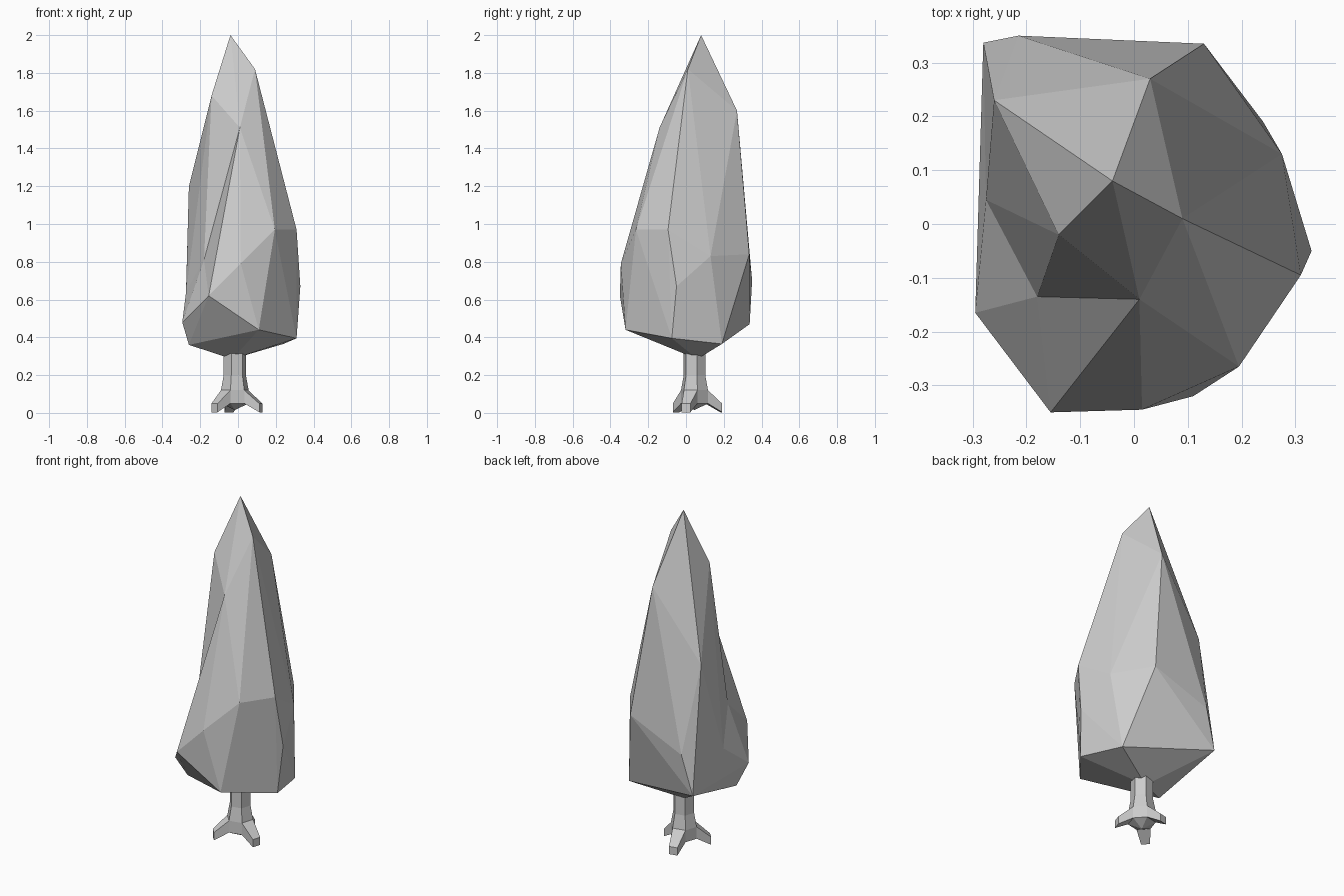
import bpy
import bmesh
from math import cos, sin, radians
from mathutils import Vector

default_cube = bpy.data.objects.get("Cube")
if default_cube:
    bpy.data.objects.remove(default_cube, do_unlink=True)

# One plain grey for the whole tree
grey = bpy.data.materials.new("plain grey")
grey.use_nodes = True
colour = (0.6, 0.6, 0.6, 1)
grey.diffuse_color = colour
grey.node_tree.nodes["Principled BSDF"].inputs["Base Color"].default_value = colour


def finish(bm, name):
    """Turn a bmesh into a flat shaded object."""
    bmesh.ops.recalc_face_normals(bm, faces=bm.faces)
    mesh = bpy.data.meshes.new(name)
    bm.to_mesh(mesh)
    bm.free()
    mesh.materials.append(grey)
    obj = bpy.data.objects.new(name, mesh)
    bpy.context.collection.objects.link(obj)
    return obj


def dent(bm, point, rim):
    """Replace the faces that lie wholly on the rim by a fan to an inner point."""
    old = [f for f in bm.faces if all(v in rim for v in f.verts)]
    inside = set(old)
    border = []
    for face in old:
        for loop in face.loops:
            if any(f not in inside for f in loop.edge.link_faces):
                border.append((loop.vert, loop.link_loop_next.vert))
    bmesh.ops.delete(bm, geom=old, context="FACES")
    centre = bm.verts.new(point)
    for a, b in border:
        bm.faces.new((a, b, centre))
    return centre


# Foliage: a faceted hull through its corners, from the tip down to the hem
corners = {
    "tip": (-.04, .08, 2),
    "neck_left": (.09, .01, 1.82),
    "neck_right": (-.14, -.02, 1.68),
    "neck_back": (.03, .27, 1.6),
    "neck_front": (.01, -.14, 1.51),
    "waist_right": (-.26, .23, 1.2),
    "waist_left": (.31, -.095, .97),
    "waist_front": (.195, -.265, .97),
    "belly_back": (.13, .335, .84),
    "belly_back_left": (.275, .13, .83),
    "belly_right": (-.33, .2, .83),
    "belly_front": (.015, -.345, .79),
    "belly_back_right": (-.215, .35, .7),
    "belly_left": (.33, -.05, .67),
    "belly_front_right": (-.155, -.35, .62),
    "hem_front_right": (-.295, -.165, .48),
    "hem_back_right": (-.28, .337, .47),
    "hem_front": (.11, -.32, .44),
    "hem_left": (.31, -.075, .395),
    "hem_back_left": (.24, .19, .365),
    "hem_right": (-.26, -.1, .36),
    "base": (-.03, .06, .285),
}
bm = bmesh.new()
vert = {name: bm.verts.new(co) for name, co in corners.items()}
bmesh.ops.convex_hull(bm, input=list(bm.verts), use_existing_faces=False)

# Hollows on the front right side
rim = [vert[n] for n in ("neck_right", "neck_front", "belly_front_right",
                         "hem_front_right", "belly_right", "waist_right")]
hollow = dent(bm, (-.18, -.135, .81), rim)
rim = [vert[n] for n in ("neck_right", "hem_front_right", "hem_back_right",
                         "belly_right", "waist_right")]
dent(bm, (-.275, .045, .64), rim + [hollow])
loose = [v for v in bm.verts if not v.link_faces]
bmesh.ops.delete(bm, geom=loose, context="VERTS")
finish(bm, "foliage")

# Trunk: six-sided column
bm = bmesh.new()
centre = Vector((-.017, .045, 0))
SIDES = 6
rings = []
for height, radius in ((.32, .06), (.2, .06), (.12, .075), (.05, .075)):
    ring = []
    for i in range(SIDES):
        angle = radians(72 + 60 * i)
        offset = Vector((cos(angle) * radius, sin(angle) * radius, height))
        ring.append(bm.verts.new(centre + offset))
    rings.append(ring)
bm.faces.new(rings[0])
walls = []
for upper, lower in zip(rings, rings[1:]):
    for i in range(SIDES):
        j = (i + 1) % SIDES
        walls.append(bm.faces.new((upper[i], upper[j], lower[j], lower[i])))

# Pointed underside
bottom = bm.verts.new(centre + Vector((0, 0, .015)))
for i in range(SIDES):
    bm.faces.new((rings[-1][i], rings[-1][(i + 1) % SIDES], bottom))

# Three roots pulled out of every other wall of the lowest band
for wall in walls[-SIDES::2]:
    middle = wall.calc_center_median()
    outward = middle - centre
    outward.z = 0
    outward.normalize()
    end = bmesh.ops.extrude_discrete_faces(bm, faces=[wall])["faces"][0]
    target = centre + outward * .145 + Vector((0, 0, .026))
    for v in end.verts:
        v.co = target + (v.co - middle) * .65
finish(bm, "trunk")
